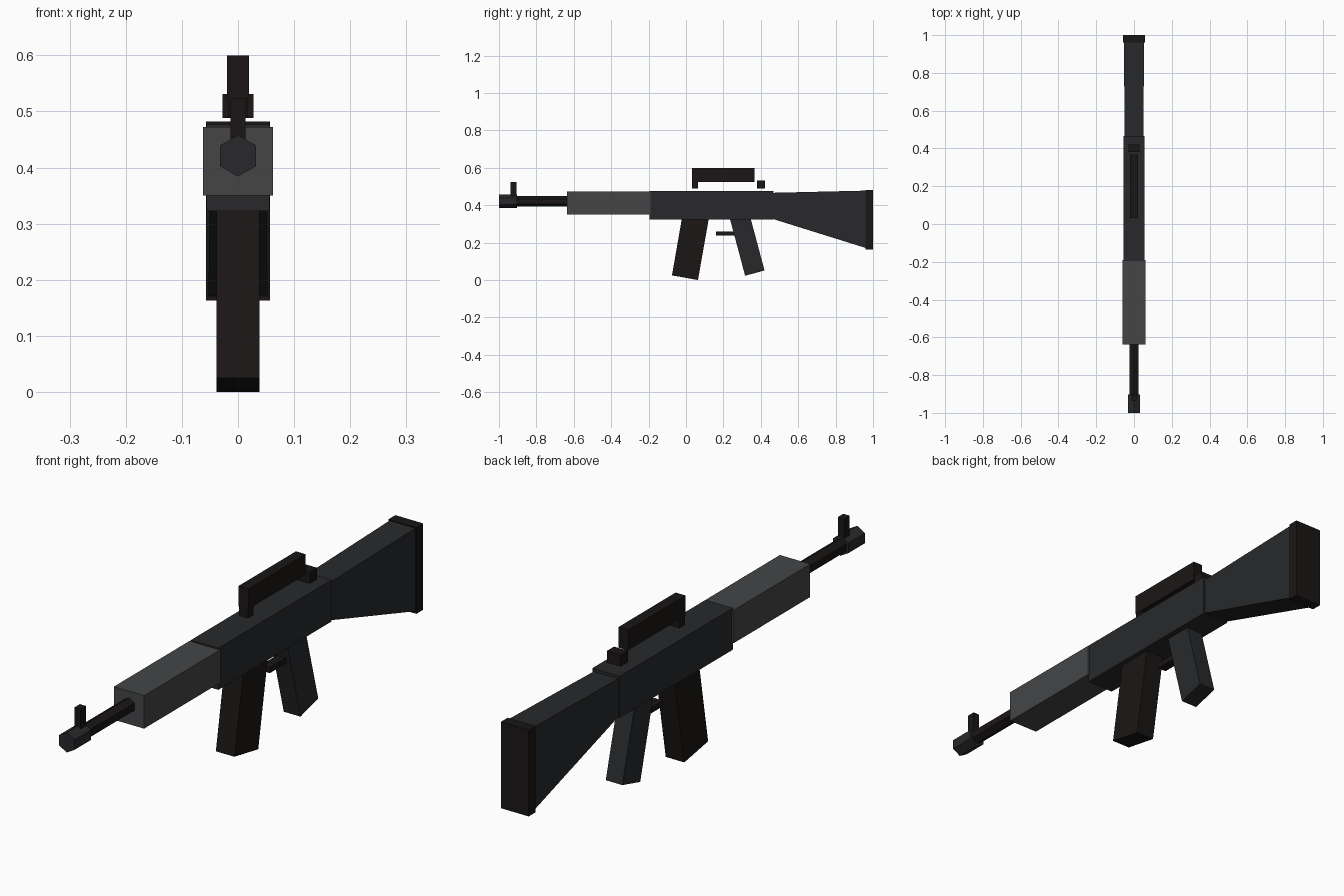
import bpy, bmesh
from math import sin, cos, tau

if "Cube" in bpy.data.objects:
    bpy.data.objects.remove(bpy.data.objects["Cube"])


def material(name, rgb):
    m = bpy.data.materials.new(name)
    m.diffuse_color = (*rgb, 1)
    m.use_nodes = True
    m.node_tree.nodes["Principled BSDF"].inputs["Base Color"].default_value = m.diffuse_color
    return m


BODY = material("dark_grey", (0.021, 0.022, 0.024))
LIGHT = material("mid_grey", (0.058, 0.06, 0.062))
BLACK = material("black", (0.01, 0.008, 0.0075))


def loft(name, ring_a, ring_b, mat):
    """Closed solid between two rings with equal point counts."""
    bm = bmesh.new()
    a = [bm.verts.new(p) for p in ring_a]
    b = [bm.verts.new(p) for p in ring_b]
    bm.faces.new(a)
    bm.faces.new(b[::-1])
    for i in range(len(a)):
        j = (i + 1) % len(a)
        bm.faces.new((a[i], b[i], b[j], a[j]))
    bmesh.ops.recalc_face_normals(bm, faces=bm.faces)
    me = bpy.data.meshes.new(name)
    bm.to_mesh(me)
    bm.free()
    me.materials.append(mat)
    ob = bpy.data.objects.new(name, me)
    bpy.context.collection.objects.link(ob)


def slab(name, half_width, profile, mat):
    """Side profile of (y, z) points extruded across x."""
    loft(name, [(-half_width, y, z) for y, z in profile],
         [(half_width, y, z) for y, z in profile], mat)


def block(name, half_width, y0, y1, z0, z1, mat):
    slab(name, half_width, [(y0, z0), (y1, z0), (y1, z1), (y0, z1)], mat)


def hex_rod(name, radius, y0, y1, z, mat):
    ring = [(radius * sin(tau * i / 6), z + radius * cos(tau * i / 6)) for i in range(6)]
    loft(name, [(x, y0, h) for x, h in ring], [(x, y1, h) for x, h in ring], mat)


def rect(half_width, y, z0, z1):
    return [(-half_width, y, z0), (half_width, y, z0), (half_width, y, z1), (-half_width, y, z1)]


# Main body, fore-end and flared stock
block("receiver", 0.056, -0.195, 0.467, 0.323, 0.477, BODY)
block("handguard", 0.062, -0.637, -0.19, 0.35, 0.472, LIGHT)
loft("stock", rect(0.05, 0.45, 0.331, 0.466), rect(0.053, 0.965, 0.17, 0.478), BODY)
block("butt_plate", 0.057, 0.96, 1.0, 0.163, 0.482, BLACK)

# Barrel and muzzle
hex_rod("barrel", 0.027, -0.93, -0.62, 0.421, BLACK)
hex_rod("muzzle", 0.037, -1.0, -0.903, 0.421, BODY)
block("front_sight", 0.013, -0.937, -0.905, 0.43, 0.523, BLACK)

# Carry handle and rear sight
block("carry_handle", 0.02, 0.032, 0.367, 0.525, 0.6, BLACK)
block("handle_post", 0.018, 0.032, 0.064, 0.49, 0.53, BLACK)
block("rear_sight", 0.028, 0.38, 0.422, 0.488, 0.531, BLACK)

# Slanted magazine and grip, with the trigger bar between them
slab("magazine", 0.038, [(-0.075, 0.025), (0.064, 0.0), (0.123, 0.335), (-0.021, 0.335)], BLACK)
slab("grip", 0.034, [(0.316, 0.023), (0.42, 0.051), (0.345, 0.331), (0.234, 0.331)], BODY)
block("trigger_bar", 0.018, 0.16, 0.29, 0.239, 0.26, BLACK)
